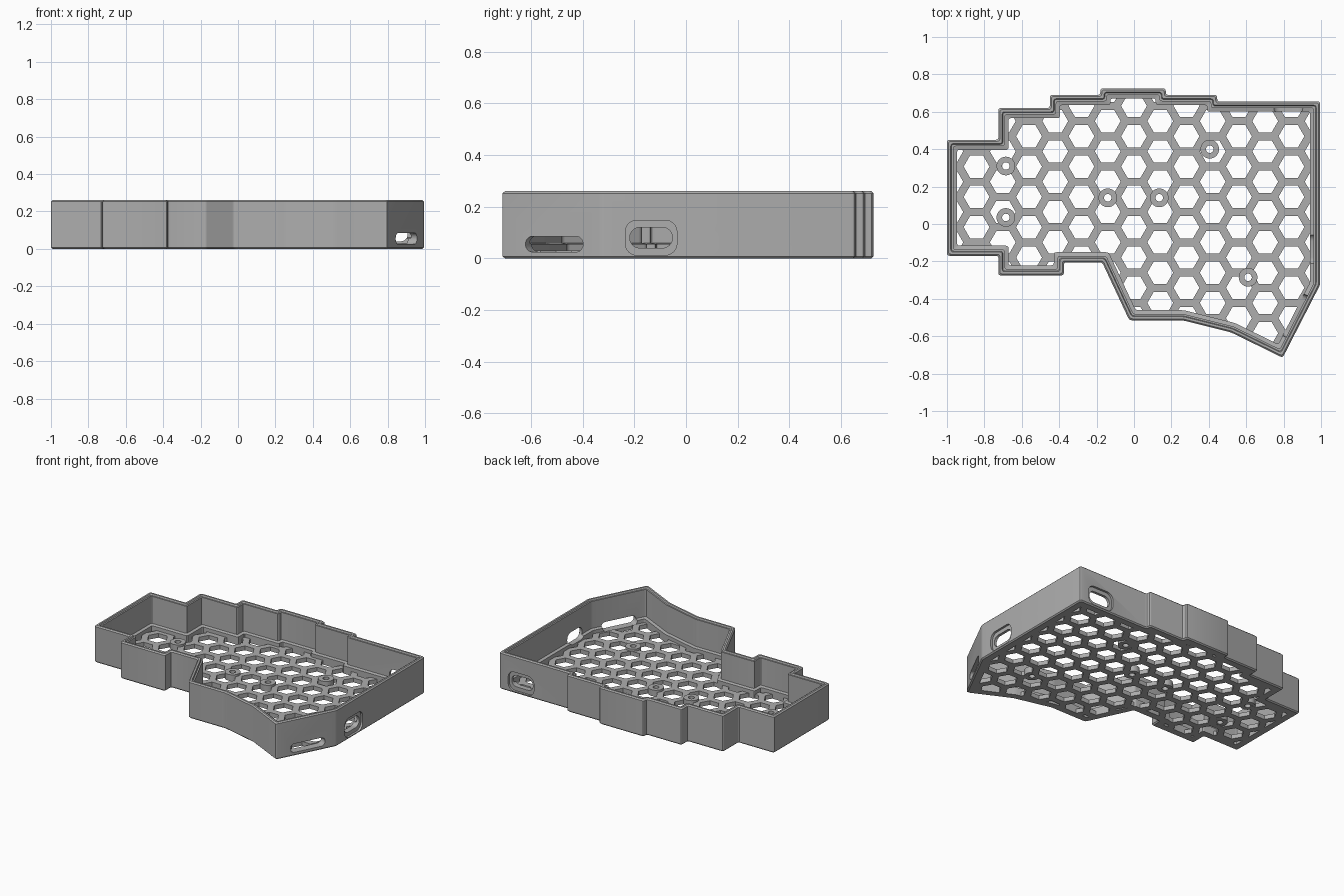
import bpy, bmesh, math
from mathutils import Vector, Matrix

if "Cube" in bpy.data.objects:
    bpy.data.objects.remove(bpy.data.objects["Cube"])

mat = bpy.data.materials.new("plain grey")
mat.use_nodes = True
GREY = (0.42, 0.42, 0.42, 1)
mat.diffuse_color = GREY
mat.node_tree.nodes["Principled BSDF"].inputs["Base Color"].default_value = GREY

# Case outline, counter-clockwise
OUTLINE = [Vector(p) for p in [
    (-1, -.17), (-.725, -.17), (-.725, -.275), (-.375, -.275), (-.375, -.205),
    (-.17, -.205), (-.025, -.515), (.26, -.515), (.52, -.58), (.795, -.715),
    (.995, -.325), (.995, .655), (.445, .655), (.445, .69), (.17, .69),
    (.17, .725), (-.18, .725), (-.18, .69), (-.45, .69), (-.45, .62),
    (-.725, .62), (-.725, .45), (-1, .45)]]


def inset(dist, radius=0.014):
    """Outline moved inward with mitred, then slightly rounded corners."""
    n, sharp = len(OUTLINE), []
    for i, p in enumerate(OUTLINE):
        a = (p - OUTLINE[i - 1]).normalized()
        b = (OUTLINE[(i + 1) % n] - p).normalized()
        na, nb = Vector((-a.y, a.x)), Vector((-b.y, b.x))
        sharp.append(p + (na + nb) * dist / (1 + na.dot(nb)))
    out = []
    for i, p in enumerate(sharp):
        u = p + (sharp[i - 1] - p).normalized() * radius
        v = p + (sharp[(i + 1) % n] - p).normalized() * radius
        for k in range(4):
            t = k / 3
            out.append(u * (1 - t) ** 2 + p * 2 * t * (1 - t) + v * t * t)
    return out


def make(name, bm):
    bmesh.ops.recalc_face_normals(bm, faces=bm.faces[:])
    me = bpy.data.meshes.new(name)
    bm.to_mesh(me)
    bm.free()
    me.materials.append(mat)
    ob = bpy.data.objects.new(name, me)
    bpy.context.collection.objects.link(ob)
    return ob


def prism(bm, pts, z0, z1, matrix=None):
    """Extrude a 2D outline between two heights."""
    m = matrix or Matrix()
    lo = [bm.verts.new(m @ Vector((p[0], p[1], z0))) for p in pts]
    hi = [bm.verts.new(m @ Vector((p[0], p[1], z1))) for p in pts]
    bm.faces.new(lo[::-1])
    bm.faces.new(hi)
    for i in range(len(pts)):
        bm.faces.new((lo[i - 1], lo[i], hi[i], hi[i - 1]))


def circle(r, n, cx=0, cy=0):
    return [(cx + r * math.cos(math.tau * i / n), cy + r * math.sin(math.tau * i / n)) for i in range(n)]


def rounded(w, h, r, n=6):
    """Rounded rectangle centred on the origin."""
    pts = []
    for q, (sx, sy) in enumerate([(1, 1), (-1, 1), (-1, -1), (1, -1)]):
        for i in range(n + 1):
            a = (q + i / n) * math.pi / 2
            pts.append((sx * (w / 2 - r) + r * math.cos(a), sy * (h / 2 - r) + r * math.sin(a)))
    return pts


def cut(ob, bm):
    cutter = make("cutter", bm)
    cutter.hide_render = True
    mod = ob.modifiers.new("cut", "BOOLEAN")
    mod.operation, mod.solver, mod.object = "DIFFERENCE", "EXACT", cutter
    bpy.context.view_layer.objects.active = ob
    bpy.ops.object.modifier_apply(modifier=mod.name)
    bpy.data.objects.remove(cutter)


def smooth(ob):
    bpy.ops.object.select_all(action="DESELECT")
    ob.select_set(True)
    bpy.context.view_layer.objects.active = ob
    bpy.ops.object.shade_smooth_by_angle(angle=math.radians(30))


# Wall: a closed section swept round the outline, with rim and inner ledge
LEDGE = 0.054
SECTION = [(.008, 0), (0, .008), (0, .252), (.008, .26), (.02, .26), (.024, .25),
           (.034, .25), (.034, .06), (LEDGE, .055), (LEDGE, 0)]
bm = bmesh.new()
rings = [[bm.verts.new((p.x, p.y, z)) for p in inset(d)] for d, z in SECTION]
for j, ring in enumerate(rings):
    for i in range(len(ring)):
        bm.faces.new((rings[j - 1][i - 1], rings[j - 1][i], ring[i], ring[i - 1]))
wall = make("case_wall", bm)


# Port openings: local x runs along the wall, local y is up, local z points out
def wall_frame(x, y, z, angle):
    return Matrix.Translation((x, y, z)) @ Matrix.Rotation(angle, 4, "Z") @ Matrix.Rotation(math.pi / 2, 4, "X")


slant = math.atan2(.39, .2)
ports = [wall_frame(.995, -.135, .08, math.pi / 2), wall_frame(.825, .655, .08, math.pi)]
bm = bmesh.new()
for m in ports:
    prism(bm, rounded(.2, .135, .045), -.015, .05, m)
cut(wall, bm)
bm = bmesh.new()
for m in ports:
    prism(bm, rounded(.165, .08, .039), -.1, .05, m)
prism(bm, rounded(.25, .06, .029), -.1, .05, wall_frame(.9, -.51, .055, slant))
cut(wall, bm)
smooth(wall)

# Floor with honeycomb openings
FLOOR = 0.03
bm = bmesh.new()
prism(bm, inset(LEDGE), 0, FLOOR)
floor = make("honeycomb_floor", bm)
bm = bmesh.new()
PITCH = 0.162
for col in range(-8, 9):
    for row in range(-6, 6):
        cy = 0.145 + (row + (col % 2) / 2) * PITCH
        prism(bm, circle(.069, 6, col * PITCH * math.sqrt(3) / 2, cy), -.1, .1)
cut(floor, bm)

# Screw bosses
BOSSES = [(-.685, .31), (-.685, .035), (-.14, .14), (.135, .14), (.405, .4), (.61, -.285)]
bm = bmesh.new()
for x, y in BOSSES:
    prism(bm, circle(.02, 20, x, y), -.1, .1)
cut(floor, bm)
for n, (x, y) in enumerate(BOSSES):
    bm = bmesh.new()
    loops = [[bm.verts.new((px, py, z)) for px, py in circle(r, 28, x, y)]
             for r, z in [(.05, .001), (.05, .045), (.02, .045), (.02, .001)]]
    for j in range(4):
        for i in range(28):
            bm.faces.new((loops[j - 1][i - 1], loops[j - 1][i], loops[j][i], loops[j][i - 1]))
    smooth(make(f"screw_boss_{n + 1}", bm))
